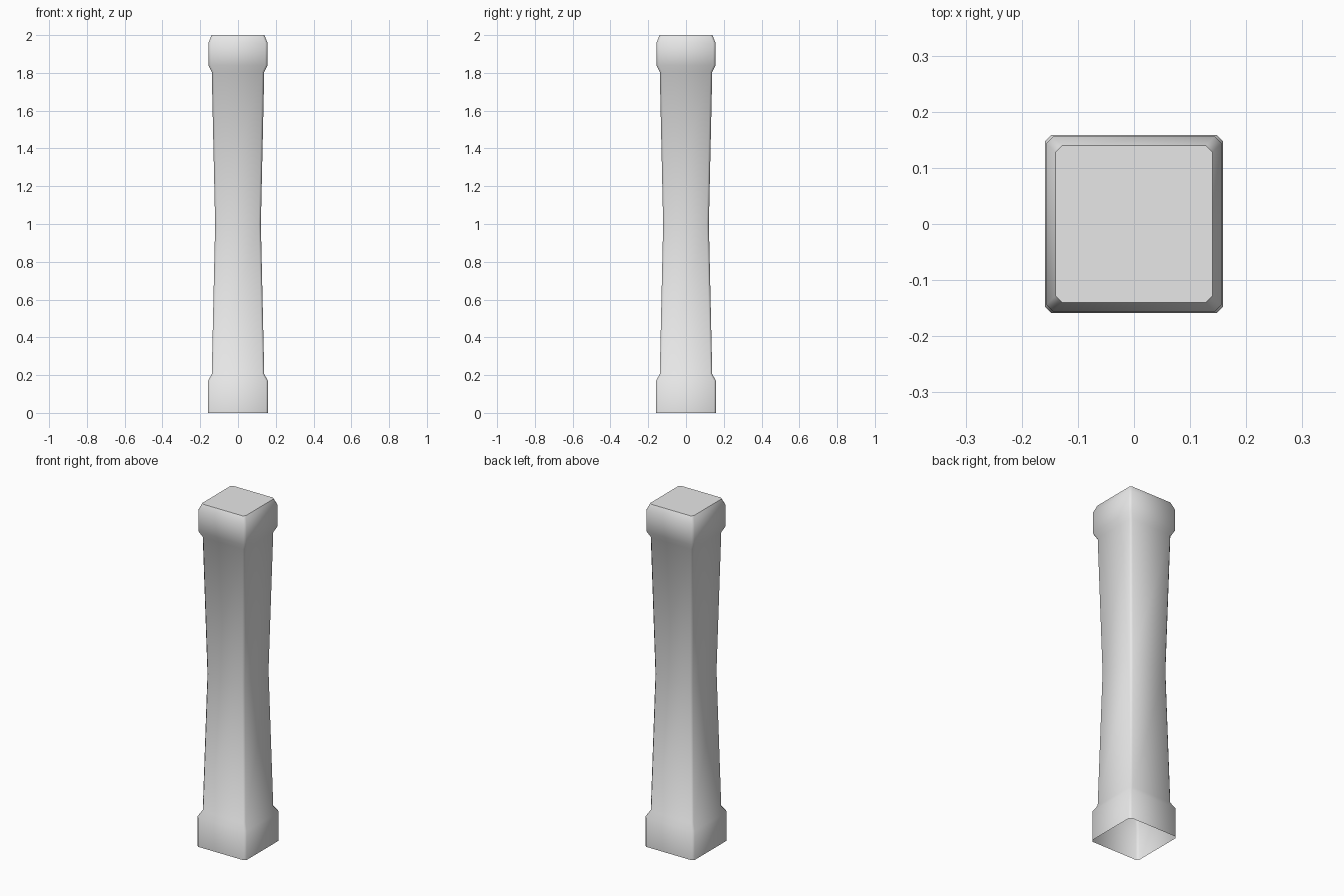
import bpy, bmesh

if "Cube" in bpy.data.objects:
    bpy.data.objects.remove(bpy.data.objects["Cube"])

# Single stone colour
stone = bpy.data.materials.new("light_grey_stone")
stone.diffuse_color = (0.8, 0.8, 0.8, 1)
stone.use_nodes = True
stone.node_tree.nodes["Principled BSDF"].inputs["Base Color"].default_value = stone.diffuse_color

# (height, half width) from foot to cap
PROFILE = [(0.0, 0.159), (0.17, 0.159), (0.205, 0.139), (1.0, 0.121),
           (1.805, 0.139), (1.84, 0.156), (1.96, 0.156), (2.0, 0.14)]
CHAMFER = 0.012


def ring(bm, z, h):
    """Square loop with chamfered corners, counter-clockwise."""
    c = h - CHAMFER
    pts = []
    x, y, u, v = h, -c, h, c
    for _ in range(4):
        pts += [(x, y), (u, v)]
        x, y, u, v = -y, x, -v, u
    return [bm.verts.new((px, py, z)) for px, py in pts]


# Column: stacked loops, flat top, hollow open foot
bm = bmesh.new()
rings = [ring(bm, z, h) for z, h in PROFILE]
for low, high in zip(rings, rings[1:]):
    for i in range(8):
        j = (i + 1) % 8
        bm.faces.new((low[i], low[j], high[j], high[i]))
bm.faces.new(rings[-1])
mesh = bpy.data.meshes.new("column")
bm.to_mesh(mesh)
bm.free()
mesh.materials.append(stone)
column = bpy.data.objects.new("column", mesh)
bpy.context.collection.objects.link(column)

# Smooth sides, crisp top edge
bpy.context.view_layer.objects.active = column
column.select_set(True)
bpy.ops.object.shade_smooth_by_angle(angle=0.96)
